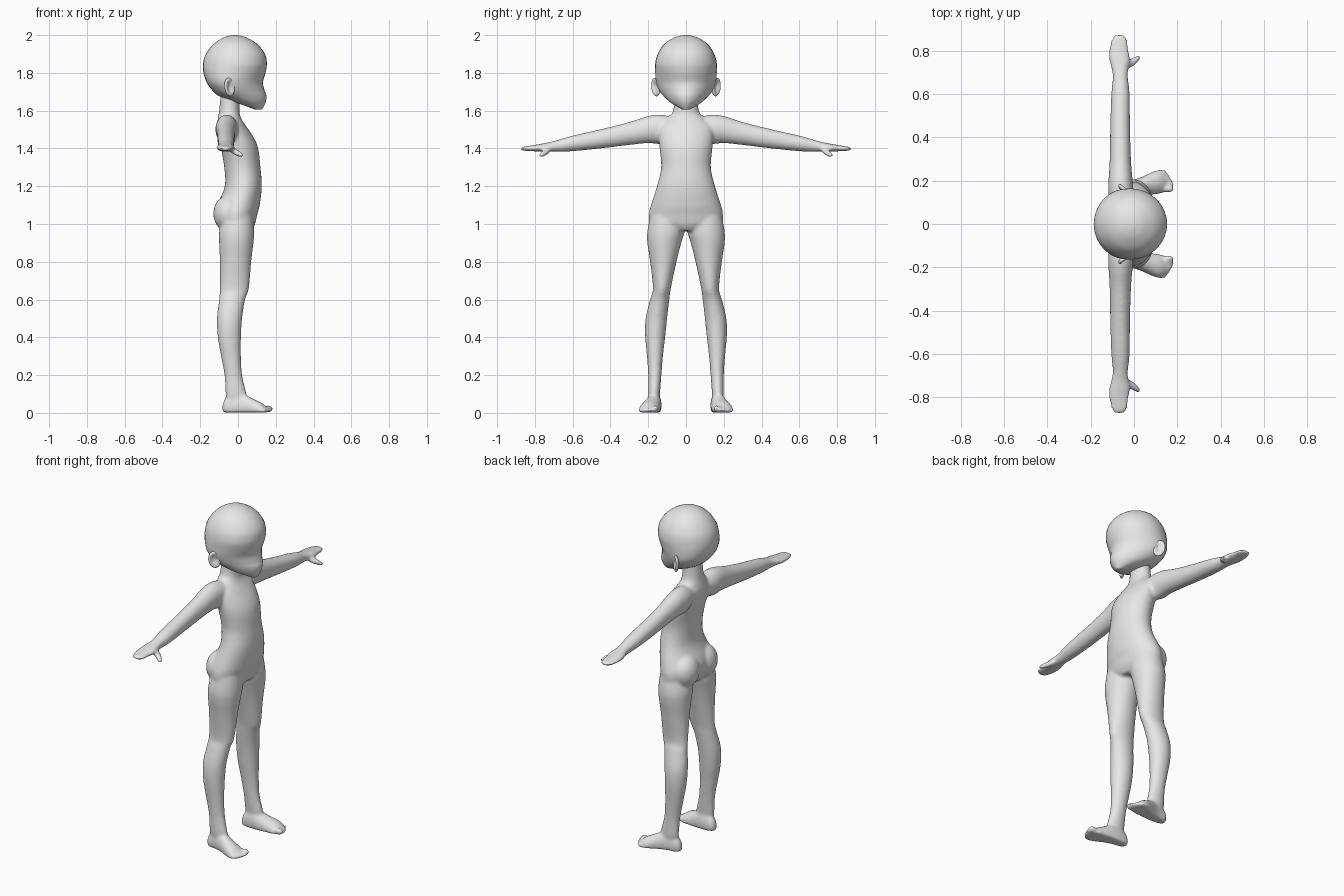
import bpy, bmesh, math
from mathutils import Matrix, Vector

cube = bpy.data.objects.get("Cube")
if cube:
    bpy.data.objects.remove(cube)

clay = bpy.data.materials.new("pale_grey")
clay.use_nodes = True
colour = (0.8, 0.8, 0.8, 1)
clay.diffuse_color = colour
clay.node_tree.nodes["Principled BSDF"].inputs["Base Color"].default_value = colour


def resample(rows, steps=5):
    """Smooth curve through the rows of section sizes."""
    out = []
    last = len(rows) - 1
    for i in range(last):
        p = [rows[max(0, min(last, i + k))] for k in (-1, 0, 1, 2)]
        for j in range(steps):
            t = j / steps
            out.append([b + t * ((c - a) + t * ((2*a - 5*b + 4*c - d) + t * (3*b - a - 3*c + d))) / 2
                        if t else b for a, b, c, d in zip(*p)])
    return out + [rows[-1]]


def loft(bm, rows, axis, taper=None, sides=32):
    """Skin oval sections; row = position, low/high of the two other axes."""
    rings = []
    for t, a0, a1, b0, b1 in resample(rows):
        ring = []
        k = taper(t) if taper else 0
        for i in range(sides):
            ang = math.tau * i / sides
            ca, sa = math.cos(ang), math.sin(ang)
            a = (a0 + a1) / 2 + (a1 - a0) / 2 * ca
            b = (b0 + b1) / 2 + (b1 - b0) / 2 * sa * (1 - k * ca)
            co = {"x": (t, a, b), "y": (a, t, b), "z": (a, b, t)}[axis]
            ring.append(bm.verts.new((co[0], co[1], max(co[2], 0.002))))
        rings.append(ring)
    for lo, hi in zip(rings, rings[1:]):
        for i in range(sides):
            j = (i + 1) % sides
            bm.faces.new((lo[i], lo[j], hi[j], hi[i]))
    bm.faces.new(rings[0][::-1])
    bm.faces.new(rings[-1])


def ellipsoid(bm, centre, radii, turn=None):
    m = Matrix.Translation(centre) @ (turn or Matrix()) @ Matrix.Diagonal((*radii, 1))
    return bmesh.ops.create_uvsphere(bm, u_segments=20, v_segments=14, radius=1, matrix=m)["verts"]


def mirror_y(bm):
    copy = bmesh.ops.duplicate(bm, geom=bm.verts[:] + bm.edges[:] + bm.faces[:])["geom"]
    for v in copy:
        if isinstance(v, bmesh.types.BMVert):
            v.co.y *= -1


def finish(bm, name):
    bmesh.ops.recalc_face_normals(bm, faces=bm.faces[:])
    for f in bm.faces:
        f.smooth = True
    mesh = bpy.data.meshes.new(name)
    bm.to_mesh(mesh)
    bm.free()
    mesh.materials.append(clay)
    ob = bpy.data.objects.new(name, mesh)
    bpy.context.collection.objects.link(ob)
    return ob


body = bmesh.new()

# Leg
loft(body, [
    (.06, -.06, .04, .14, .195), (.1, -.066, .045, .138, .2), (.2, -.072, .022, .13, .2),
    (.3, -.09, .016, .122, .207), (.4, -.107, .016, .11, .216), (.5, -.112, .022, .1, .214),
    (.6, -.1, .038, .088, .19), (.66, -.096, .058, .08, .175), (.8, -.096, .07, .05, .19),
    (.9, -.1, .082, .025, .205), (.96, -.1, .086, .008, .205), (1.04, -.08, .08, .01, .19)], "z")

# Foot with flat sole
loft(body, [
    (-.082, .15, .175, .01, .045), (-.065, .136, .192, -.02, .08), (-.02, .13, .2, -.03, .11),
    (.03, .13, .215, -.03, .1), (.08, .135, .238, -.03, .075), (.12, .14, .25, -.03, .056),
    (.15, .15, .235, -.02, .035)], "x")

# Toes
for i in range(5):
    r = .015 - .0012 * i + (.004 if i == 0 else 0)
    ellipsoid(body, (.16 - .003 * (i - .7) ** 2, .16 + .0205 * i, r + .003), (.026, r * .85, r))

# Arm and hand
loft(body, [
    (.05, -.1, .0, 1.46, 1.56), (.13, -.118, .0, 1.425, 1.578), (.2, -.118, -.006, 1.428, 1.572),
    (.3, -.112, -.014, 1.418, 1.54), (.45, -.11, -.018, 1.4, 1.502), (.6, -.105, -.02, 1.385, 1.468),
    (.68, -.098, -.028, 1.382, 1.445), (.72, -.105, -.025, 1.384, 1.434),
    (.76, -.115, -.018, 1.383, 1.426), (.81, -.114, -.026, 1.385, 1.417),
    (.85, -.105, -.03, 1.387, 1.411), (.873, -.09, -.045, 1.392, 1.406)], "y")

# Thumb
start, tip = Vector((-.05, .715, 1.4)), Vector((.03, .775, 1.358))
turn = (tip - start).to_track_quat("X", "Z").to_matrix().to_4x4()
ellipsoid(body, (start + tip) / 2, ((tip - start).length / 2, .018, .016), turn)

# Buttock
ellipsoid(body, (-.055, .085, 1.055), (.076, .09, .095))
mirror_y(body)

# Torso and neck
loft(body, [(z, back, front, -half, half) for z, back, front, half in (
    (.965, -.08, .07, .1), (1, -.1, .09, .185), (1.05, -.115, .102, .196), (1.1, -.11, .115, .186),
    (1.2, -.07, .126, .154), (1.3, -.073, .119, .132), (1.4, -.09, .107, .14),
    (1.46, -.105, .082, .145), (1.52, -.112, .042, .14), (1.56, -.106, .016, .1),
    (1.6, -.1, .008, .068), (1.7, -.09, .01, .062))], "z")

# Blend the limbs into one skin
body_ob = finish(body, "body")
skin = body_ob.modifiers.new("blend", "REMESH")
skin.mode = "VOXEL"
skin.voxel_size = .008
skin.use_smooth_shade = True
soften = body_ob.modifiers.new("soften", "SMOOTH")
soften.factor = .5
soften.iterations = 8

# Head, narrowing towards the chin
head = bmesh.new()
loft(head, [(z, back, front, -half, half) for z, back, front, half in (
    (1.605, .09, .125, .018), (1.625, .04, .138, .052), (1.65, -.035, .148, .088),
    (1.68, -.105, .15, .118), (1.71, -.138, .14, .14), (1.75, -.166, .132, .157),
    (1.8, -.183, .146, .163), (1.85, -.185, .153, .163), (1.9, -.17, .143, .15),
    (1.95, -.132, .105, .118), (1.983, -.085, .054, .07), (1.996, -.047, .017, .033),
    (2, -.02, -.01, .006))], "z", taper=lambda z: max(0, min(.25, (1.84 - z) * 1.8)))
finish(head, "head")

# Ears, dished on the outside
for side, name in ((1, "left_ear"), (-1, "right_ear")):
    ear = bmesh.new()
    place = Matrix.Translation((-.045, .16, 1.725)) @ Matrix.Rotation(math.radians(-40), 4, "Z") \
        @ Matrix.Rotation(math.radians(-12), 4, "Y")
    for v in ellipsoid(ear, (0, 0, 0), (1, 1, 1)):
        if v.co.y > 0:
            v.co.y *= min(1, 2 * (v.co.x ** 2 + v.co.z ** 2) - .3)
        v.co = place @ Vector((v.co.x * .033, v.co.y * .014, v.co.z * .05))
        v.co.y *= side
    finish(ear, name)
